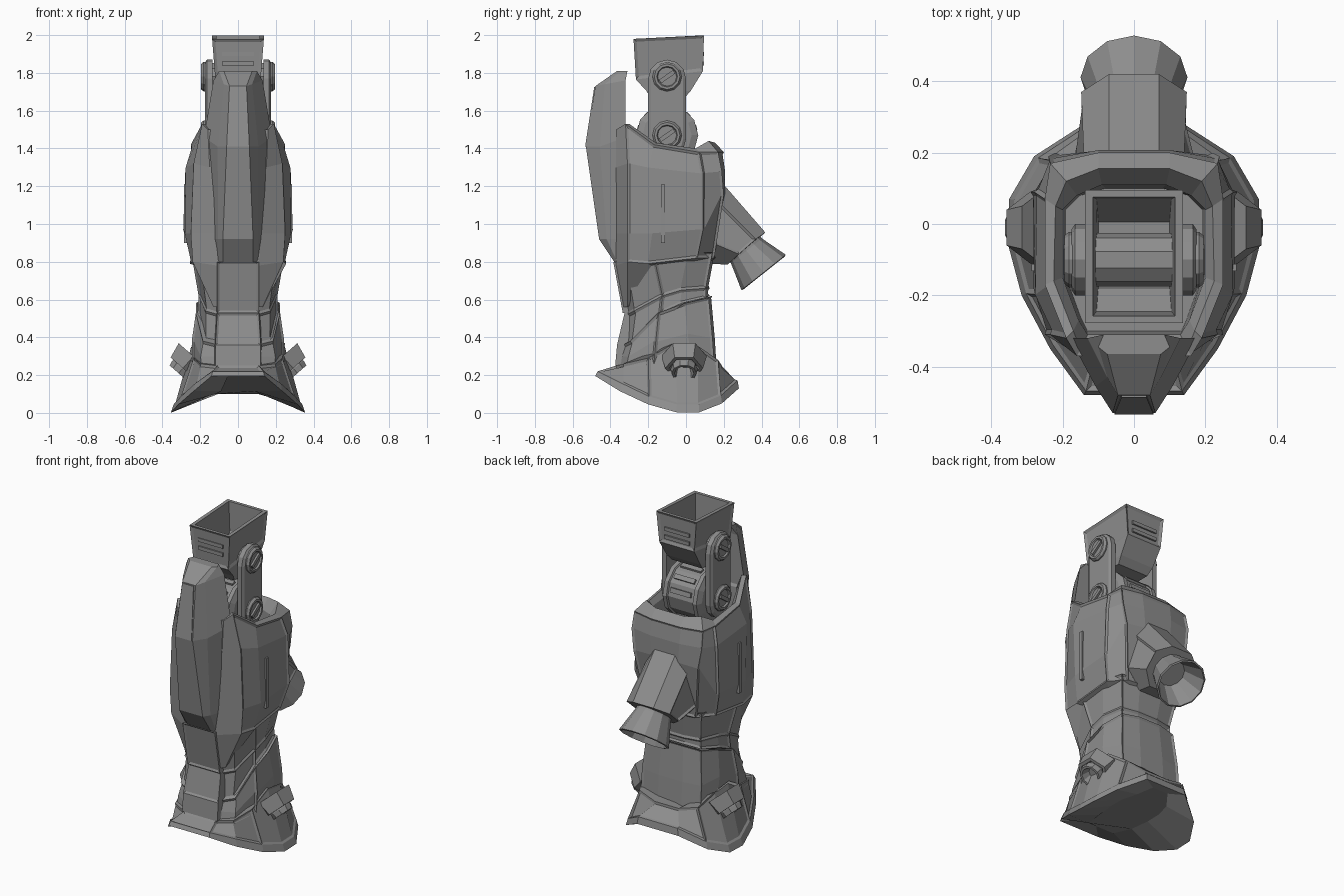
import bpy, bmesh, math
from mathutils import Vector, Matrix

cube = bpy.data.objects.get("Cube")
if cube:
    bpy.data.objects.remove(cube, do_unlink=True)

metal = bpy.data.materials.new("grey metal")
metal.use_nodes = True
GREY = (0.27, 0.27, 0.27, 1)
metal.diffuse_color = GREY
metal.node_tree.nodes["Principled BSDF"].inputs["Base Color"].default_value = GREY


def finish(name, bm):
    bmesh.ops.recalc_face_normals(bm, faces=bm.faces)
    mesh = bpy.data.meshes.new(name)
    bm.to_mesh(mesh)
    bm.free()
    mesh.materials.append(metal)
    obj = bpy.data.objects.new(name, mesh)
    bpy.context.collection.objects.link(obj)
    return obj


def loft(name, rings, bands=(), plates=(), gap=0.012, depth=-0.008):
    """Skin closed rings, cap the ends, and sink one panel per plate.
    A plate is a run of columns on the +x half, repeated on the other side."""
    bm = bmesh.new()
    rows = [[bm.verts.new(p) for p in ring] for ring in rings]
    n = len(rings[0])
    grid = [[bm.faces.new((a[i], a[(i + 1) % n], b[(i + 1) % n], b[i])) for i in range(n)]
            for a, b in zip(rows, rows[1:])]
    bm.faces.new(rows[0])
    bm.faces.new(rows[-1])
    bmesh.ops.recalc_face_normals(bm, faces=bm.faces)
    for plate in plates:
        twin = [(n - 2 - c) % n for c in plate]
        joined = n // 2 - 1 in plate or n - 1 in plate
        for cols in ([set(plate) | set(twin)] if joined else [plate, twin]):
            bmesh.ops.inset_region(bm, faces=[grid[b][c] for b in bands for c in cols],
                                   thickness=gap, depth=depth, use_even_offset=True)
    return finish(name, bm)


def mirrored(half):
    """Close a +x half outline by mirroring it across x = 0."""
    return list(half) + [(-x, y, z) for x, y, z in reversed(half)]


def lathe(name, profile, centre, axis, sides=12):
    """Turn (radius, height) pairs around an axis."""
    rot = Vector(axis).to_track_quat('Z', 'Y')
    rings = []
    for r, h in profile:
        angles = [math.tau * i / sides for i in range(sides)]
        rings.append([rot @ Vector((r * math.cos(a), r * math.sin(a), h)) + Vector(centre)
                      for a in angles])
    return loft(name, rings)


def box(name, centre, size, tilt=0.0):
    bm = bmesh.new()
    bmesh.ops.create_cube(bm, size=1)
    bmesh.ops.transform(bm, verts=bm.verts, matrix=Matrix.Translation(centre)
                        @ Matrix.Rotation(tilt, 4, 'X') @ Matrix.Diagonal((*size, 1)))
    return finish(name, bm)


# Foot: arched sole, flared rim, slopes rising to the ankle
rim = [(.14, -.48, .195), (.235, -.35, .115), (.315, -.2, .045), (.355, -.05, .003),
       (.35, .07, .003), (.28, .19, .05), (.14, .28, .13)]
arch = [(x * .38, y * .82, max(z, .1)) for x, y, z in rim]
lip = [(x * .96, y * .975, z + (.025 if y < -.4 else .042)) for x, y, z in rim]
ankle_line = [(.11, -.37, .25), (.2, -.33, .26), (.235, -.2, .29), (.25, -.06, .37),
              (.245, .07, .35), (.2, .17, .28), (.08, .19, .25)]
loft("foot", [mirrored(r) for r in (arch, rim, lip, ankle_line)],
     bands=(2,), plates=((13,), (0, 1), (2, 3, 4), (5, 6)))

# Ankle armour: stacked bands whose seams climb towards the back
ANKLE_PLAN = [(.115, -.36), (.2, -.32), (.24, -.17), (.24, .02), (.2, .15), (.08, .17)]
BAND_PLATES = ((0, 1), (2, 3), (4, 5))


def ankle_ring(heights, width=1.0, front=0.0, back=0.0):
    return mirrored([(x * width, y + (front if y < -.1 else back), z)
                     for (x, y), z in zip(ANKLE_PLAN, heights)])


SEAM = (.36, .38, .53, .58, .61, .62)
loft("ankle_cuff", [ankle_ring((.24, .24, .26, .34, .26, .24), 1.02),
                    ankle_ring((.3, .3, .38, .42, .4, .4), 1.02, .01, -.01),
                    ankle_ring(SEAM, .93, .025, -.03)], bands=(0, 1), plates=BAND_PLATES)
band_top = ankle_ring((.52, .54, .62, .65, .66, .66), .87, .045, -.045)
loft("ankle_band", [ankle_ring(SEAM, .89, .035, -.045), band_top],
     bands=(0,), plates=BAND_PLATES)
loft("shin_neck", [band_top, ankle_ring((.8, .8, .83, .85, .85, .85), 1.02, .0, -.01)],
     bands=(0,), plates=BAND_PLATES)
loft("shin_plate", [mirrored([(.11, -.335, .53), (.115, -.27, .53)]),
                    mirrored([(.11, -.385, .8), (.115, -.3, .8)])], bands=(0,), plates=((3,),))
loft("instep_plate", [mirrored([(.12, -.375, .25), (.13, -.3, .25)]),
                      mirrored([(.12, -.365, .36), (.125, -.3, .36)]),
                      mirrored([(.11, -.325, .53), (.12, -.26, .53)])], bands=(1,), plates=((3,),))

# Calf shell: open at the top, with a well for the knee joint
calf = [
    [(.11, -.33, .56), (.13, -.31, .56), (.19, -.16, .77), (.19, .02, .79), (.12, .11, .79), (.06, .12, .79)],
    [(.11, -.37, .78), (.24, -.31, .8), (.255, -.2, .79), (.25, .06, .82), (.17, .15, .82), (.07, .16, .82)],
    [(.12, -.37, .95), (.25, -.31, .95), (.29, -.18, .95), (.29, .09, .97), (.22, .2, 1.15), (.09, .215, 1.16)],
    [(.15, -.37, 1.3), (.235, -.31, 1.32), (.285, -.2, 1.3), (.28, .09, 1.27), (.24, .19, 1.28), (.1, .215, 1.28)],
    [(.16, -.37, 1.5), (.19, -.32, 1.53), (.25, -.17, 1.42), (.25, .07, 1.38), (.235, .17, 1.38), (.1, .2, 1.38)],
    [(.15, -.35, 1.5), (.17, -.3, 1.53), (.225, -.16, 1.43), (.22, .05, 1.4), (.19, .12, 1.44), (.1, .155, 1.43)],
    [(.13, -.31, 1.44), (.155, -.27, 1.44), (.2, -.15, 1.39), (.2, .04, 1.37), (.16, .08, 1.37), (.09, .11, 1.37)],
    [(.13, -.3, 1.22), (.15, -.26, 1.22), (.19, -.15, 1.22), (.19, .04, 1.22), (.15, .08, 1.22), (.08, .1, 1.22)],
]
loft("calf_shell", [mirrored(r) for r in calf], bands=(1, 2, 3), plates=((1, 2), (3,), (4, 5)))

# Knee guard: tall faceted shield on the front
knee = [
    [(.08, -.38, .8), (.105, -.365, .8), (.12, -.3, .8)],
    [(.08, -.46, .92), (.105, -.42, .92), (.14, -.31, .92)],
    [(.06, -.53, 1.41), (.108, -.455, 1.41), (.18, -.32, 1.46)],
    [(.045, -.48, 1.73), (.075, -.43, 1.74), (.13, -.32, 1.76)],
    [(.075, -.365, 1.81), (.1, -.345, 1.81), (.085, -.31, 1.81)],
]
loft("knee_guard", [mirrored(r) for r in knee])
loft("knee_inlay", [mirrored([(.055, -.534, 1.41), (.055, -.51, 1.41)]),
                    mirrored([(.035, -.486, 1.725), (.035, -.46, 1.725)])])

# Rear thruster: faceted housing and flared nozzle
loft("thruster_housing", [
    mirrored([(.07, .19, 1.22), (.14, .17, 1.12), (.18, .14, .9), (.08, .12, .79)]),
    mirrored([(.07, .42, .955), (.148, .37, .92), (.145, .28, .84), (.07, .22, .785)])],
    bands=(0,), plates=((1,),))
lathe("thruster_nozzle", [(.1, -.06), (.105, 0), (.15, .146), (.14, .15), (.08, .012)],
      (0, .32, .858), (0, .62, -.78))

PIVOT_Y, UPPER_Z, LOWER_Z = -.1, 1.78, 1.47

for s, side in ((1, "left"), (-1, "right")):
    # Ankle jets under hexagonal hoods
    out, mouth = (s * .66, 0, -.75), (s * .315, -.01, .21)
    lathe(side + "_jet_hood", [(.12, -.12), (.1, -.035), (.08, -.035), (.07, -.06)],
          mouth, out, 6)
    lathe(side + "_jet_nozzle", [(.055, -.08), (.072, -.03), (.066, 0), (.052, 0), (.035, -.05)],
          mouth, out, 10)

    # Slot on the calf side
    box(side + "_calf_slot", (s * .277, -.122, 1.055), (.02, .02, .31))

    # Link plate joining both knee pivots
    def capsule(x, r):
        pts = []
        for i in range(14):
            a = math.pi * (i if i < 7 else i - 1) / 6
            z = UPPER_Z - .01 if i < 7 else LOWER_Z - .02
            pts.append((s * x, PIVOT_Y + r * math.cos(a), z + r * math.sin(a)))
        return pts
    loft(side + "_link_plate", [capsule(.135, .1), capsule(.165, .1), capsule(.175, .085)])

    # Slotted pivot bolts
    for z, place in ((UPPER_Z, "upper"), (LOWER_Z, "lower")):
        lathe(f"{side}_{place}_bolt", [(.078, -.02), (.078, .012), (.068, .025), (.055, .025),
                                       (.05, .015)], (s * .17, PIVOT_Y, z), (s, 0, 0), 12)
        box(f"{side}_{place}_bolt_slot", (s * .187, PIVOT_Y, z), (.02, .09, .022), math.radians(35))

# Knee knuckle with raised ribs, and the shafts through both pivots
lathe("knee_knuckle", [(.13, -.13), (.165, -.115), (.165, -.09), (.155, -.085),
                       (.155, .085), (.165, .09), (.165, .115), (.13, .13)],
      (0, PIVOT_Y, LOWER_Z), (1, 0, 0), 12)
for i in range(6):
    a = math.radians(15 + 30 * i)
    box(f"knuckle_rib_{i + 1}", (0, PIVOT_Y + .152 * math.cos(a), LOWER_Z + .152 * math.sin(a)),
        (.14, .02, .028), a)
for z, place in ((UPPER_Z, "upper"), (LOWER_Z, "lower")):
    lathe(place + "_shaft", [(.075, -.17), (.075, .17)], (0, PIVOT_Y, z), (1, 0, 0), 10)


# Thigh socket: hollow box around the upper shaft, narrowing only at its foot
def socket_ring(w, y0, y1, z0, z1):
    return mirrored([(w, y0, z0), (w, y1, z1)])


loft("thigh_socket", [
    socket_ring(.105, -.185, -.01, 1.665, 1.665),
    socket_ring(.115, -.21, .025, 1.705, 1.705),
    socket_ring(.12, -.265, .09, 1.765, 1.81),
    socket_ring(.137, -.278, .095, 1.98, 1.998),
    socket_ring(.115, -.258, .075, 1.98, 1.998),
    socket_ring(.105, -.245, .07, 1.78, 1.82),
    socket_ring(.1, -.18, .005, 1.705, 1.705)], bands=(2,), plates=((0,), (1,), (3,)), gap=.016)

# Grille bars on the socket walls
for i in range(2):
    z = 1.85 + i * .05
    box(f"socket_front_bar_{i + 1}", (0, -.263, z), (.17, .016, .022))
    box(f"socket_back_bar_{i + 1}", (0, .086, z), (.17, .016, .022))
